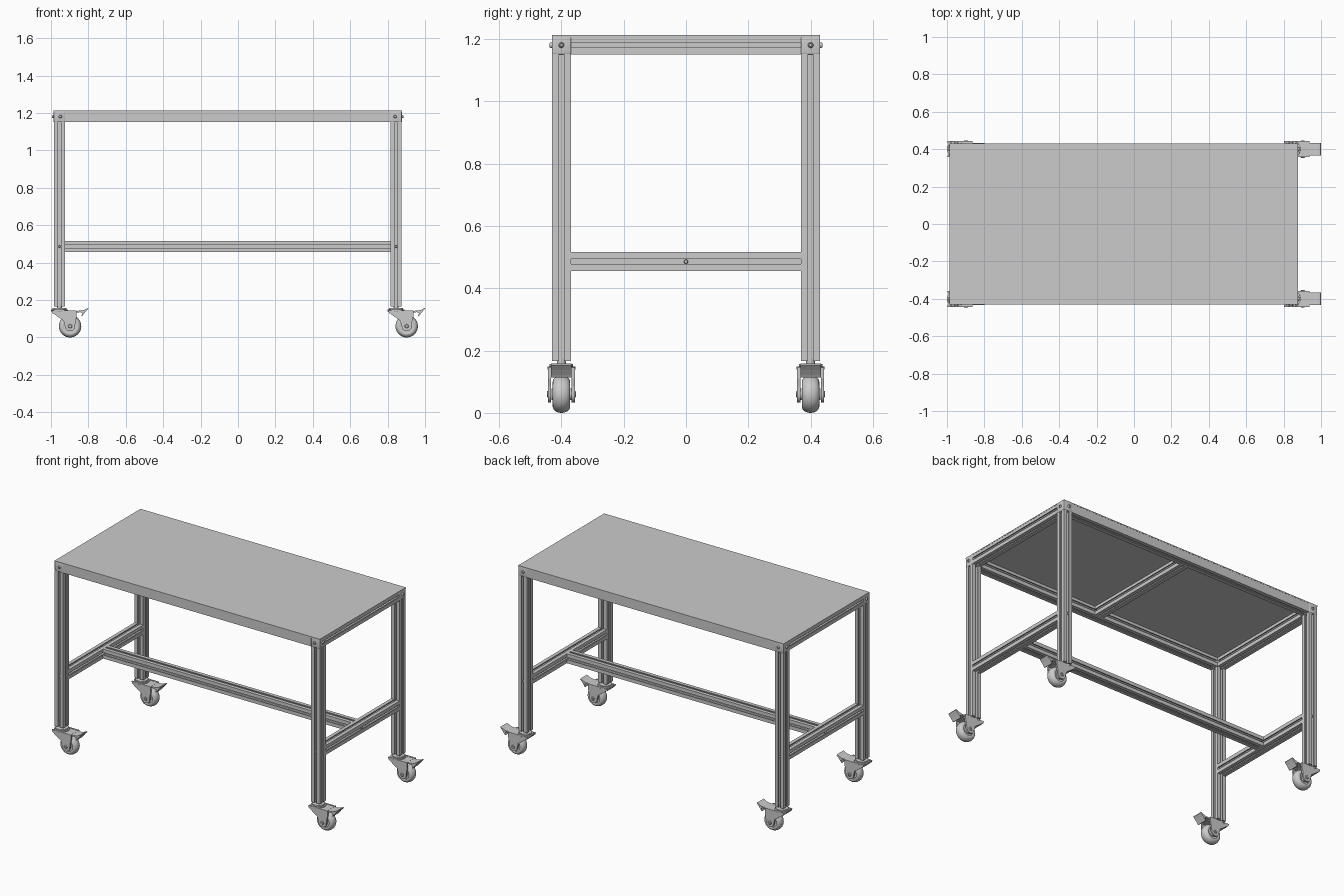
import bpy, bmesh, math

if "Cube" in bpy.data.objects:
    bpy.data.objects.remove(bpy.data.objects["Cube"])

H = 0.03                      # half width of the slotted bars
LX, RX, LY = -0.955, 0.845, 0.40   # leg centres
TZ, BZ = 1.181, 0.486         # top frame and lower brace heights


def finish(name, bm, smooth=False):
    bmesh.ops.recalc_face_normals(bm, faces=bm.faces)
    me = bpy.data.meshes.new(name)
    bm.to_mesh(me)
    bm.free()
    ob = bpy.data.objects.new(name, me)
    bpy.context.collection.objects.link(ob)
    if smooth:
        bpy.ops.object.select_all(action='DESELECT')
        ob.select_set(True)
        bpy.context.view_layer.objects.active = ob
        bpy.ops.object.shade_smooth_by_angle(angle=math.radians(35))
    return ob


def place(axis, u, v, w):
    return {'X': (w, u, v), 'Y': (u, w, v), 'Z': (u, v, w)}[axis]


def prism(name, pts, axis, a, b, bevel=0, smooth=False):
    """Extrude a 2D outline from a to b along an axis."""
    bm = bmesh.new()
    f = bm.faces.new([bm.verts.new(place(axis, u, v, a)) for u, v in pts])
    r = bmesh.ops.extrude_face_region(bm, geom=[f], use_keep_orig=True)
    d = place(axis, 0, 0, b - a)
    bmesh.ops.translate(bm, vec=d, verts=[e for e in r['geom'] if isinstance(e, bmesh.types.BMVert)])
    if bevel:
        bmesh.ops.bevel(bm, geom=bm.edges[:], offset=bevel, segments=3, profile=0.5, affect='EDGES')
    return finish(name, bm, smooth)


def rect(u0, u1, v0, v1):
    return [(u0, v0), (u1, v0), (u1, v1), (u0, v1)]


def circle(u, v, r, n=32):
    return [(u + r * math.cos(2 * math.pi * i / n), v + r * math.sin(2 * math.pi * i / n)) for i in range(n)]


def slot_profile(cu, cv, closed=()):
    """Square bar outline with a T-slot per side; sides 0 +v, 1 -u, 2 -v, 3 +u."""
    half = [(0.0075, H), (0.0075, 0.024), (0.015, 0.024), (0.015, 0.0185), (0.008, 0.0115)]
    pts = []
    for k in range(4):
        side = [(H, H)]
        if k not in closed:
            side += half + [(-u, v) for u, v in reversed(half)]
        for u, v in side:
            for _ in range(k):
                u, v = -v, u
            pts.append((cu + u, cv + v))
    return pts


def bar(name, axis, cu, cv, a, b, closed=()):
    return prism(name, slot_profile(cu, cv, closed), axis, a, b)


def screw(name, axis, u, v, w, out, r=0.009, t=0.008):
    """Domed screw head with a socket."""
    bm = bmesh.new()
    rings = [(r, -0.004), (r, t * 0.4), (r * 0.7, t), (r * 0.4, t), (r * 0.4, t * 0.3)]
    loops = [[bm.verts.new(place(axis, pu, pv, w + out * h)) for pu, pv in circle(u, v, q, 18)] for q, h in rings]
    for l0, l1 in zip(loops, loops[1:]):
        for i in range(18):
            bm.faces.new((l0[i], l0[i - 1], l1[i - 1], l1[i]))
    bm.faces.new(loops[0])
    bm.faces.new(loops[-1])
    finish(name, bm, True)


def lathe_y(name, prof, cx, cy, cz, n=40):
    """Revolve (radius, y) points around a horizontal axle."""
    bm = bmesh.new()
    vs = [bm.verts.new((cx + r, cy + y, cz)) for r, y in prof]
    es = [bm.edges.new((vs[i], vs[(i + 1) % len(vs)])) for i in range(len(vs))]
    bmesh.ops.spin(bm, geom=vs + es, cent=(cx, cy, cz), axis=(0, 1, 0), angle=2 * math.pi, steps=n, use_merge=True)
    bmesh.ops.remove_doubles(bm, verts=bm.verts, dist=1e-5)
    finish(name, bm, True)


def caster(tag, x, y):
    # threaded stem, swivel head
    prism(tag + "_caster_stem", circle(x, y, 0.014), 'Z', 0.15, 0.175, smooth=True)
    prism(tag + "_caster_swivel", circle(x, y, 0.045), 'Z', 0.139, 0.149, 0.002, True)
    prism(tag + "_caster_cap", circle(x, y, 0.038), 'Z', 0.148, 0.157, 0.002, True)
    ax, az = x + 0.057, 0.06
    # fork cheeks and bridge
    arc = [(0.057 + 0.027 * math.cos(a), 0.06 + 0.027 * math.sin(a))
           for a in [math.radians(180 + 20 * i) for i in range(10)]]
    fork = [(-0.042, 0.145), (-0.038, 0.132), (0.0, 0.105), (0.022, 0.09)] + arc + \
           [(0.086, 0.085), (0.092, 0.11), (0.092, 0.145)]
    for s in (-1, 1):
        prism(tag + "_caster_fork", [(x + u, v) for u, v in fork], 'Y', y + s * 0.033, y + s * 0.043)
        screw(tag + "_caster_axle_nut", 'Y', ax, az, y + s * 0.043, s, 0.011, 0.004)
    prism(tag + "_caster_bridge", rect(x - 0.036, x + 0.088, y - 0.035, y + 0.035), 'Z', 0.129, 0.143)
    # tyre with rounded tread, recessed hub
    tread = [(0.04 + 0.02 * math.cos(a), 0.028 * math.sin(a))
             for a in [math.radians(-90 + 15 * i) for i in range(13)]]
    lathe_y(tag + "_caster_tyre", tread + [(0.034, 0.026), (0.034, -0.026)], ax, y, az)
    lathe_y(tag + "_caster_hub", [(0.035, -0.018), (0.035, 0.018), (0.02, 0.018), (0.018, 0.032),
                                  (0.004, 0.032), (0.004, -0.032), (0.018, -0.032), (0.02, -0.018)], ax, y, az, 28)
    # brake pedal
    pedal = [(0.07, 0.142), (0.115, 0.143), (0.135, 0.148), (0.153, 0.158), (0.155, 0.153),
             (0.14, 0.137), (0.128, 0.122), (0.122, 0.113), (0.117, 0.114), (0.124, 0.13), (0.112, 0.135), (0.07, 0.132)]
    prism(tag + "_caster_brake", [(x + u, v) for u, v in pedal], 'Y', y - 0.033, y + 0.033)


# legs, corner blocks, screws and casters
for xn, x, sx in (("left", LX, -1), ("right", RX, 1)):
    for yn, sy in (("front", -1), ("back", 1)):
        tag, y = yn + "_" + xn, sy * LY
        bar(tag + "_leg", 'Z', x, y, 0.166, 1.152)
        prism(tag + "_corner_block", rect(x - 0.031, x + 0.031, y - 0.031, y + 0.031), 'Z', 1.151, 1.211, 0.004, True)
        screw(tag + "_end_screw", 'X', y, TZ, x + sx * 0.031, sx)
        screw(tag + "_face_screw", 'Y', x + sx * -0.005, TZ, y + sy * 0.031, sy)
        screw(tag + "_brace_screw", 'Y', x, BZ, y + sy * 0.024, sy, 0.007, 0.006)
        caster(tag, x, y)
    # short bars at each end
    bar(xn + "_top_bar", 'Y', x, TZ, -LY + H, LY - H, (0,))
    bar(xn + "_lower_brace", 'Y', x, BZ, -LY + H, LY - H)
    screw(xn + "_stretcher_screw", 'X', 0, BZ, x + sx * 0.024, sx, 0.007, 0.006)

# long rails with closed outer faces, centre cross bar, stretcher
bar("front_rail", 'X', -LY, TZ, LX + H, RX - H, (0, 1))
bar("back_rail", 'X', LY, TZ, LX + H, RX - H, (0, 3))
bar("centre_cross_bar", 'Y', (LX + RX) / 2, TZ, -LY + H, LY - H, (0,))
bar("lower_stretcher", 'X', 0, BZ, LX + H, RX - H)

# thin table top
prism("table_top", rect(LX - H - 0.001, RX + H + 0.001, -LY - H - 0.001, LY + H + 0.001), 'Z', 1.206, 1.213)
